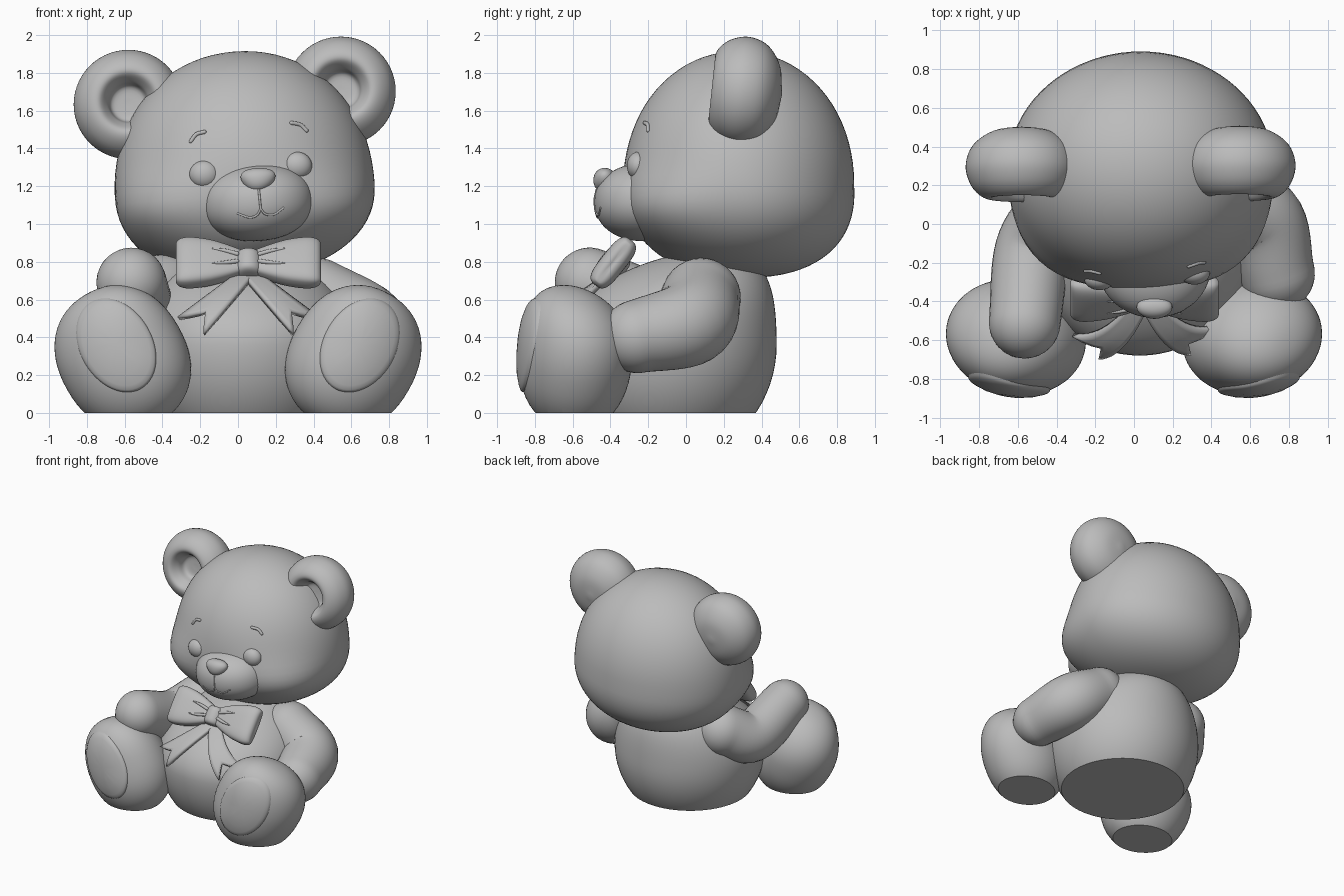
import bpy, bmesh, math
from math import sin, cos, pi, radians
from mathutils import Vector, Matrix
from mathutils.bvhtree import BVHTree

if "Cube" in bpy.data.objects:
    bpy.data.objects.remove(bpy.data.objects["Cube"])

GREY = (0.5, 0.5, 0.5, 1)
plush = bpy.data.materials.new("plush_grey")
plush.use_nodes = True
plush.diffuse_color = GREY
for node in plush.node_tree.nodes:
    if node.type == 'BSDF_PRINCIPLED':
        node.inputs["Base Color"].default_value = GREY
        node.inputs["Roughness"].default_value = 0.7


def skin(name, rings, closed=True, floor=False):
    """Join rings of points into a smooth surface, optionally cut flat at the ground."""
    bm = bmesh.new()
    rows = [[bm.verts.new(p) for p in ring] for ring in rings]
    n = len(rows[0])
    for a, b in zip(rows, rows[1:]):
        for i in range(n if closed else n - 1):
            j = (i + 1) % n
            bm.faces.new((a[i], a[j], b[j], b[i]))
    bmesh.ops.remove_doubles(bm, verts=bm.verts, dist=1e-5)
    if floor:
        bmesh.ops.bisect_plane(bm, geom=bm.verts[:] + bm.edges[:] + bm.faces[:],
                               plane_co=(0, 0, 0), plane_no=(0, 0, 1), clear_inner=True)
        bmesh.ops.holes_fill(bm, edges=[e for e in bm.edges if e.is_boundary])
    bmesh.ops.recalc_face_normals(bm, faces=bm.faces)
    mesh = bpy.data.meshes.new(name)
    bm.to_mesh(mesh)
    bm.free()
    mesh.materials.append(plush)
    obj = bpy.data.objects.new(name, mesh)
    bpy.context.collection.objects.link(obj)
    bpy.ops.object.select_all(action='DESELECT')
    obj.select_set(True)
    bpy.context.view_layer.objects.active = obj
    bpy.ops.object.shade_smooth_by_angle(angle=radians(40))
    return obj


def power(v, e):
    return math.copysign(abs(v) ** e, v) if abs(v) > 1e-9 else 0.0


def blob(name, centre, radii, p=2.0, low=None, low_p=None, rot=None, deform=None,
         floor=False, n=56):
    """Rounded superellipsoid; low and low_p reshape the lower half."""
    rx, ry, rz = radii
    rot = rot or Matrix()
    rings = []
    for k in range(n // 2 + 1):
        a = -pi / 2 + pi * k / (n // 2)
        h, e = (rz, 2 / p) if a > 0 else (low or rz, 2 / (low_p or p))
        w = power(cos(a), e)
        ring = []
        for i in range(n):
            t = 2 * pi * i / n
            v = rot @ Vector((rx * w * cos(t), ry * w * sin(t), h * power(sin(a), e)))
            ring.append((deform(v) if deform else v) + Vector(centre))
        rings.append(ring)
    return skin(name, rings, floor=floor)


def spline(ctrl, steps=8):
    """Smooth path through control points of any dimension."""
    p = [Vector(c) for c in ctrl]
    p = [2 * p[0] - p[1]] + p + [2 * p[-1] - p[-2]]
    out = []
    for a, b, c, d in zip(p, p[1:], p[2:], p[3:]):
        for s in range(steps):
            t = s / steps
            out.append((2 * b + (c - a) * t + (2 * a - 5 * b + 4 * c - d) * t * t
                        + (3 * b - a - 3 * c + d) * t ** 3) / 2)
    return out + [p[-2]]


def sweep(name, ctrl, n=32, caps=10):
    """Round-ended tube along (x, y, z, radius) points."""
    path = spline(ctrl)
    c = [v.to_3d() for v in path]
    r = [v[3] for v in path]
    tan = [(c[min(i + 1, len(c) - 1)] - c[max(i - 1, 0)]).normalized() for i in range(len(c))]
    arc = [pi / 2 * k / caps for k in range(caps)]
    parts = [(c[0] - tan[0] * r[0] * cos(a), r[0] * sin(a), tan[0]) for a in arc]
    parts += list(zip(c, r, tan))
    parts += [(c[-1] + tan[-1] * r[-1] * cos(a), r[-1] * sin(a), tan[-1]) for a in reversed(arc)]
    q, last, rings = tan[0].to_track_quat('Z', 'Y'), tan[0], []
    for centre, rad, t in parts:
        q = last.rotation_difference(t) @ q
        last = t
        rings.append([centre + q @ Vector((rad * cos(2 * pi * i / n), rad * sin(2 * pi * i / n), 0))
                      for i in range(n)])
    return skin(name, rings)


def front_of(obj):
    """Return a function giving the front surface depth of a part at (x, z)."""
    m = obj.data
    tree = BVHTree.FromPolygons([v.co for v in m.vertices], [p.vertices[:] for p in m.polygons])

    def depth(x, z):
        hit = tree.ray_cast(Vector((x, -3, z)), Vector((0, 1, 0)))[0]
        return hit.y if hit else -0.3
    return depth


roll = Matrix.Rotation(radians(-5), 4, 'Y')


# Body, leaning back towards the neck
def lean(v):
    return v + Vector((0, 0.95 * max(0, v.z) ** 2, 0))


body = blob("body", (0.03, -0.1, 0.36), (0.58, 0.58, 0.5), low=0.614, deform=lean, floor=True, n=72)
body_y = front_of(body)


# Head, fuller around the front of the cheeks
def cheeks(v):
    bell = math.exp(-((v.z + 0.15) / 0.2) ** 2)
    diagonal = sin(2 * math.atan2(v.y, v.x)) ** 2 if v.y < 0 else 0
    full = 1 + bell * (0.015 + 0.1 * diagonal)
    return Vector((v.x * full, v.y * (full if v.y < 0 else 1) + 0.06 * max(0, -v.z), v.z))


head = blob("head", (0.035, 0.28, 1.215), (0.682, 0.61, 0.7), p=2.05, low=0.495, low_p=2.35,
            rot=roll, deform=cheeks, n=80)
head_y = front_of(head)

# Ears: a revolved cushion with a dished front
EAR = [(0, 0.13), (0.085, 0.12), (0.112, 0.06), (0.155, 0.005), (0.21, 0.015), (0.265, 0.075),
       (0.29, 0.17), (0.255, 0.275), (0.15, 0.35), (0, 0.375)]
for name, spot in (("left_ear", (0.545, 0.135, 1.72)), ("right_ear", (-0.58, 0.13, 1.65))):
    tilt = Matrix.Translation(spot) @ Matrix.Rotation(radians(-6), 4, 'X')
    skin(name, [[tilt @ Vector((p.x * cos(2 * pi * i / 56), p.y, p.x * sin(2 * pi * i / 56)))
                 for i in range(56)] for p in spline(EAR, 5)])

# Muzzle, nose, eyes
muzzle = blob("muzzle", (0.105, -0.22, 1.115), (0.293, 0.265, 0.205), p=2.15, rot=roll)
muzzle_y = front_of(muzzle)
blob("nose", (0.105, -0.43, 1.232), (0.088, 0.06, 0.064), p=2.2, rot=roll,
     deform=lambda v: Vector((v.x * (1 + 4.5 * v.z), v.y, v.z)), n=32)
for name, x, z in (("left_eye", 0.312, 1.308), ("right_eye", -0.178, 1.262)):
    blob(name, (x, head_y(x, z) + 0.03, z), (0.08, 0.06, 0.074), n=32)


# Fine facial lines laid on the surface
def line(name, depth, pts, r):
    sweep(name, [(x, depth(x, z), z, r) for x, z in pts], n=10, caps=4)


line("left_brow", head_y, [(0.283, 1.535), (0.33, 1.525), (0.362, 1.495)], 0.011)
line("right_brow", head_y, [(-0.25, 1.438), (-0.22, 1.475), (-0.178, 1.487)], 0.011)
line("mouth_centre", muzzle_y, [(0.11, 1.18), (0.115, 1.13), (0.12, 1.08)], 0.006)
line("mouth_left", muzzle_y, [(0.12, 1.08), (0.145, 1.053), (0.19, 1.05), (0.24, 1.085)], 0.006)
line("mouth_right", muzzle_y, [(0.12, 1.08), (0.1, 1.047), (0.06, 1.035), (0, 1.055)], 0.006)

# Arms
sweep("left_arm", [(0.42, 0.08, 0.61, 0.21), (0.65, 0.02, 0.475, 0.225),
                   (0.74, -0.255, 0.405, 0.195)])
sweep("right_arm", [(-0.39, 0.07, 0.64, 0.2), (-0.52, -0.14, 0.545, 0.2),
                    (-0.565, -0.51, 0.69, 0.185)])

# Feet with slightly raised oval sole pads
for side, s in (("left", 1), ("right", -1)):
    turn = Matrix.Rotation(radians(30 * s), 4, 'Y')
    yaw = Matrix.Rotation(radians(10 * s), 4, 'Z')
    foot = blob(side + "_foot", (0.61 * s, -0.585, 0.29), (0.34, 0.298, 0.39), p=2.2,
                rot=yaw @ turn, floor=True, n=64,
                deform=lambda v: v - Vector((0, 0.45 * max(0, v.z) ** 2, 0)))
    foot_y = front_of(foot)
    rings = []
    for rho, lift in ((0, 0.014), (0.3, 0.014), (0.6, 0.014), (0.85, 0.014), (0.94, 0.013),
                      (0.98, 0.008), (1, -0.01)):
        ring = []
        for i in range(56):
            a = 2 * pi * i / 56
            v = turn @ Vector((0.193 * rho * cos(a), 0, 0.268 * rho * sin(a)))
            x, z = v.x + 0.645 * s, v.z + 0.358
            ring.append((x, foot_y(x, z) - lift, z))
        rings.append(ring)
    skin(side + "_sole_pad", rings)

# Bow: two flared loops, pleats, knot and notched tails
bow = Vector((0.055, -0.385, 0.785))
up = Vector((0, 0.62, 0.78))
out = Vector((0, -0.78, 0.62))
LOOP = [(0, 0.055, 0.035), (0.1, 0.1, 0.05), (0.2, 0.135, 0.062), (0.3, 0.152, 0.066),
        (0.35, 0.15, 0.058), (0.375, 0.138, 0.042), (0.384, 0.115, 0.02), (0.38, 0, 0)]
for side, s in (("left", 1), ("right", -1)):
    rings = []
    for d, h, t in spline(LOOP, 3):
        ring = []
        for i in range(40):
            a = 2 * pi * i / 40
            ring.append(bow + Vector((d * s, 0, 0.01)) + up * h * power(cos(a), 0.6)
                        + out * t * power(sin(a), 0.6))
        rings.append(ring)
    skin(side + "_bow_loop", rings)
    for k in (-1, 1):
        pleat = []
        for d, h, r in ((0.06, 0.025, 0.012), (0.12, 0.04, 0.011), (0.19, 0.05, 0.004)):
            c = bow + Vector((d * s, 0, 0.01)) + up * h * k + out * (0.038 + 0.11 * d)
            pleat.append((*c, r))
        sweep(side + "_bow_pleat", pleat, n=12, caps=4)

    inner, outer = Vector((0.235 * s, -0.32)), Vector((0.37 * s, -0.235))
    rings = []
    for k in range(13):
        f = k / 12
        ring = []
        for j in range(7):
            u = j / 6
            notch = 1 - 0.27 * (1 - abs(2 * u - 1))
            start = Vector((0.09 * (u - 0.4) * s, 0))
            p = start.lerp(inner.lerp(outer, u), f * notch)
            x, z = 0.055 + p.x, 0.735 + p.y
            ring.append((x, body_y(x, z) - 0.03 - 0.025 * f, z))
        rings.append(ring)
    tail = skin(side + "_bow_tail", rings, closed=False)
    thick = tail.modifiers.new("thickness", 'SOLIDIFY')
    thick.thickness = 0.03
    thick.offset = 0
blob("bow_knot", bow, (0.073, 0.075, 0.075), p=4,
     rot=Matrix.Rotation(radians(-38), 4, 'X'), n=40)
